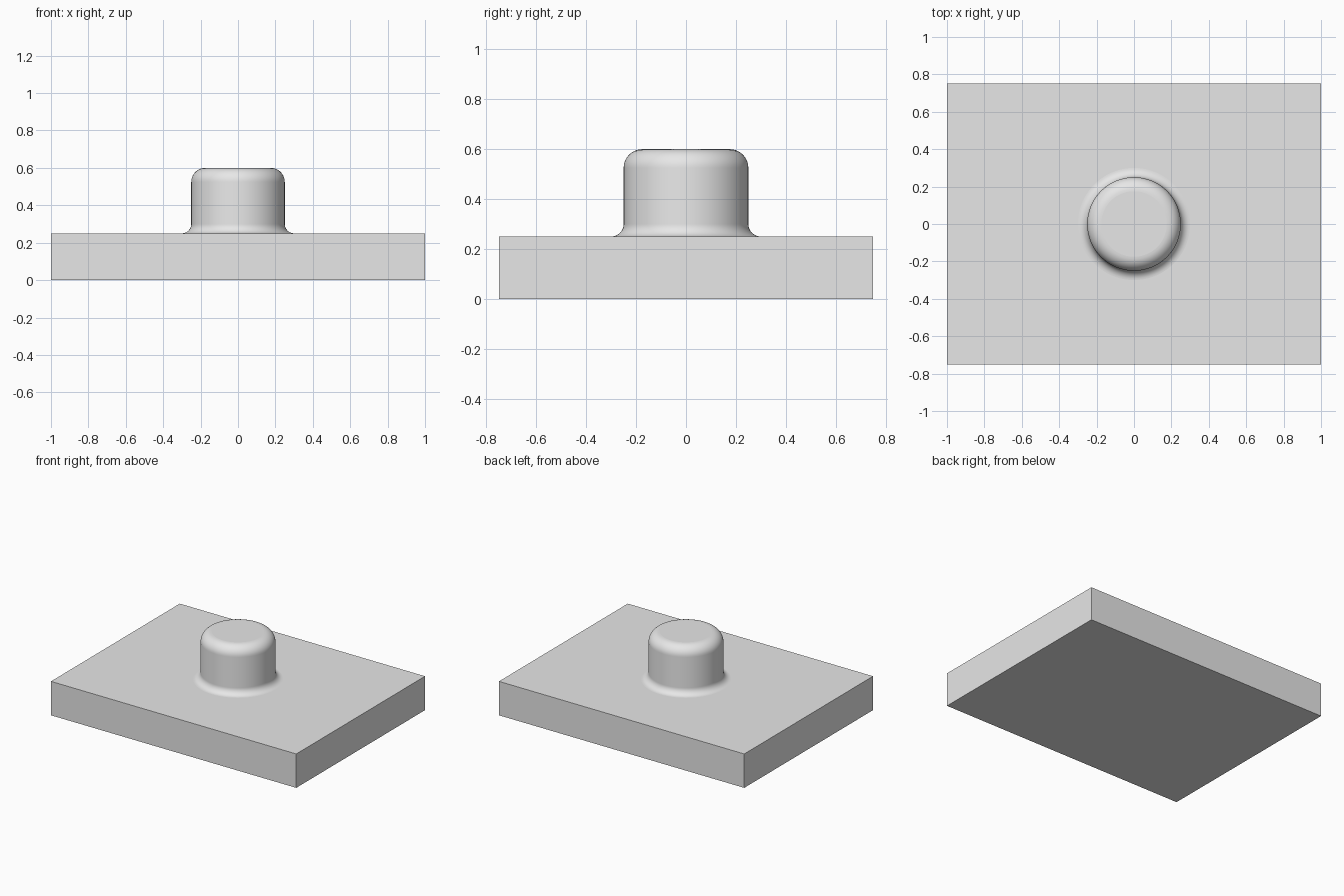
import bpy, bmesh
from math import sin, cos, pi
from mathutils import Vector, Matrix

cube = bpy.data.objects.get("Cube")
if cube:
    bpy.data.objects.remove(cube, do_unlink=True)

PLATE = Vector((2.0, 1.5, 0.25))
BOSS_RADIUS, TOP = 0.25, 0.6
FILLET, ROUND = 0.05, 0.075
SIDES, STEPS = 96, 10

grey = bpy.data.materials.new("light grey")
grey.use_nodes = True
grey.diffuse_color = (0.8, 0.8, 0.8, 1)
grey.node_tree.nodes["Principled BSDF"].inputs["Base Color"].default_value = grey.diffuse_color


def arc(cx, cz, radius, start, end):
    """Points of an arc in the XZ plane."""
    angles = [start + (end - start) * i / STEPS for i in range(STEPS + 1)]
    return [Vector((cx + radius * cos(a), 0, cz + radius * sin(a))) for a in angles]


bm = bmesh.new()

# Plate, with its top left open for the boss
box = bmesh.ops.create_cube(bm, size=1, matrix=Matrix.Translation((0, 0, PLATE.z / 2)) @ Matrix.Diagonal((*PLATE, 1)))
top_face = max(bm.faces, key=lambda f: f.calc_center_median().z)
bmesh.ops.delete(bm, geom=[top_face], context='FACES_ONLY')

# Boss: base fillet, straight wall and rounded rim, turned about z
profile = arc(BOSS_RADIUS + FILLET, PLATE.z + FILLET, FILLET, 1.5 * pi, pi)
profile += arc(BOSS_RADIUS - ROUND, TOP - ROUND, ROUND, 0, pi / 2)
verts = [bm.verts.new(p) for p in profile]
edges = [bm.edges.new(pair) for pair in zip(verts, verts[1:])]
bmesh.ops.spin(bm, geom=verts + edges, axis=(0, 0, 1), cent=(0, 0, 0),
               angle=2 * pi, steps=SIDES, use_merge=True)
bmesh.ops.remove_doubles(bm, verts=bm.verts, dist=1e-5)

# Flat cap on the boss, then the plate top around it
rim = [e for e in bm.edges if e.is_boundary and e.verts[0].co.z > TOP - 0.01]
bmesh.ops.contextual_create(bm, geom=rim)
border = [e for e in bm.edges if e.is_boundary]
bmesh.ops.triangle_fill(bm, edges=border, use_beauty=True, normal=(0, 0, 1))
bmesh.ops.recalc_face_normals(bm, faces=bm.faces)

# Curved faces are smooth, level and plate faces are flat
for face in bm.faces:
    face.smooth = abs(face.normal.z) < 0.999 and face.calc_center_median().z > PLATE.z

mesh = bpy.data.meshes.new("plate_with_boss")
bm.to_mesh(mesh)
bm.free()
mesh.materials.append(grey)
part = bpy.data.objects.new("plate_with_boss", mesh)
bpy.context.collection.objects.link(part)
